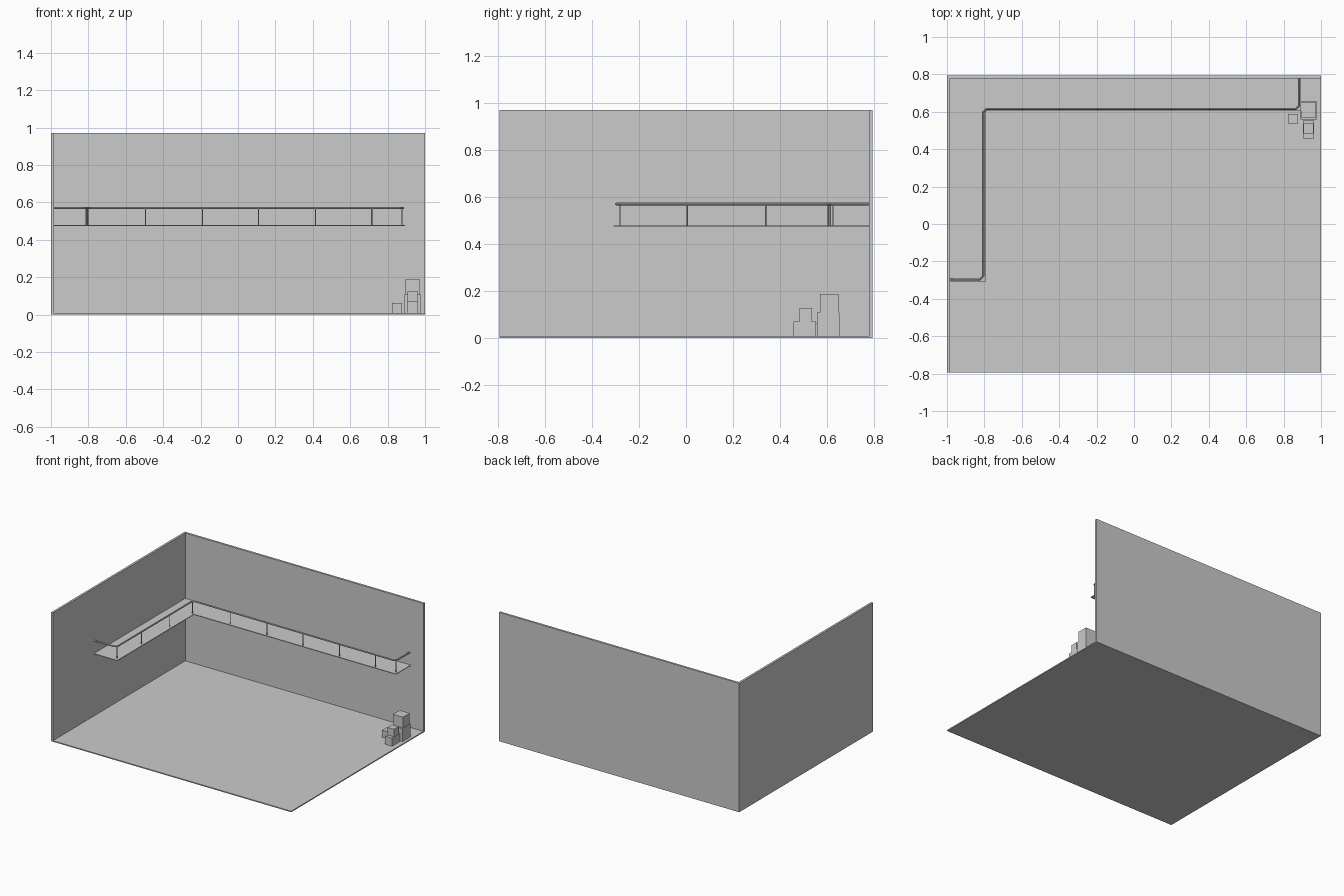
import bpy, bmesh

if "Cube" in bpy.data.objects:
    bpy.data.objects.remove(bpy.data.objects["Cube"])


def box(name, x0, x1, y0, y1, z0, z1):
    bpy.ops.mesh.primitive_cube_add(size=1, location=((x0 + x1) / 2, (y0 + y1) / 2, (z0 + z1) / 2))
    o = bpy.context.object
    o.name = name
    o.scale = (x1 - x0, y1 - y0, z1 - z0)
    bpy.ops.object.transform_apply(location=False, rotation=False, scale=True)
    return o


# Room: floor and two walls
box("floor", -1, 1, -0.795, 0.795, 0, 0.008)
box("back_wall", -1, 1, 0.779, 0.795, 0, 0.97)
box("left_wall", -1, -0.984, -0.795, 0.779, 0, 0.97)

# L-shaped walkway slab along both walls
outline = [(-0.984, -0.308), (-0.79, -0.308), (-0.79, 0.603),
           (0.893, 0.603), (0.893, 0.779), (-0.984, 0.779)]
bm = bmesh.new()
face = bm.faces.new([bm.verts.new((x, y, 0.473)) for x, y in outline])
ext = bmesh.ops.extrude_face_region(bm, geom=[face])
bmesh.ops.translate(bm, vec=(0, 0, 0.005),
                    verts=[v for v in ext["geom"] if isinstance(v, bmesh.types.BMVert)])
bmesh.ops.recalc_face_normals(bm, faces=bm.faces)
mesh = bpy.data.meshes.new("walkway")
bm.to_mesh(mesh)
bm.free()
bpy.context.collection.objects.link(bpy.data.objects.new("walkway", mesh))

# Handrail with chamfered corners
path = [(-0.984, -0.296), (-0.823, -0.296), (-0.806, -0.279), (-0.806, 0.599),
        (-0.79, 0.615), (0.866, 0.615), (0.882, 0.631), (0.882, 0.779)]
cu = bpy.data.curves.new("handrail", "CURVE")
cu.dimensions = "3D"
cu.bevel_depth = 0.006
cu.bevel_resolution = 2
cu.use_fill_caps = True
sp = cu.splines.new("POLY")
sp.points.add(len(path) - 1)
for p, (x, y) in zip(sp.points, path):
    p.co = (x, y, 0.57, 1)
    p.radius = 1
sp.use_smooth = False
bpy.context.collection.objects.link(bpy.data.objects.new("handrail", cu))

# Railing posts
posts = [(-0.812, -0.281), (-0.806, 0.005), (-0.806, 0.339), (-0.803, 0.606)]
posts += [(x, 0.615) for x in (-0.495, -0.19, 0.11, 0.415, 0.715)]
posts += [(0.877, 0.626)]
for i, (x, y) in enumerate(posts):
    bpy.ops.mesh.primitive_cylinder_add(vertices=8, radius=0.003, depth=0.094,
                                        location=(x, y, 0.524))
    bpy.context.object.name = f"railing_post_{i + 1}"

# Stacked crates in the corner
box("tall_crate", 0.889, 0.978, 0.558, 0.654, 0.008, 0.107)
box("top_crate", 0.892, 0.974, 0.57, 0.65, 0.107, 0.187)
box("low_crate", 0.904, 0.963, 0.458, 0.554, 0.008, 0.069)
box("small_top_crate", 0.906, 0.961, 0.483, 0.536, 0.069, 0.126)
box("side_crate", 0.824, 0.876, 0.537, 0.588, 0.008, 0.062)
